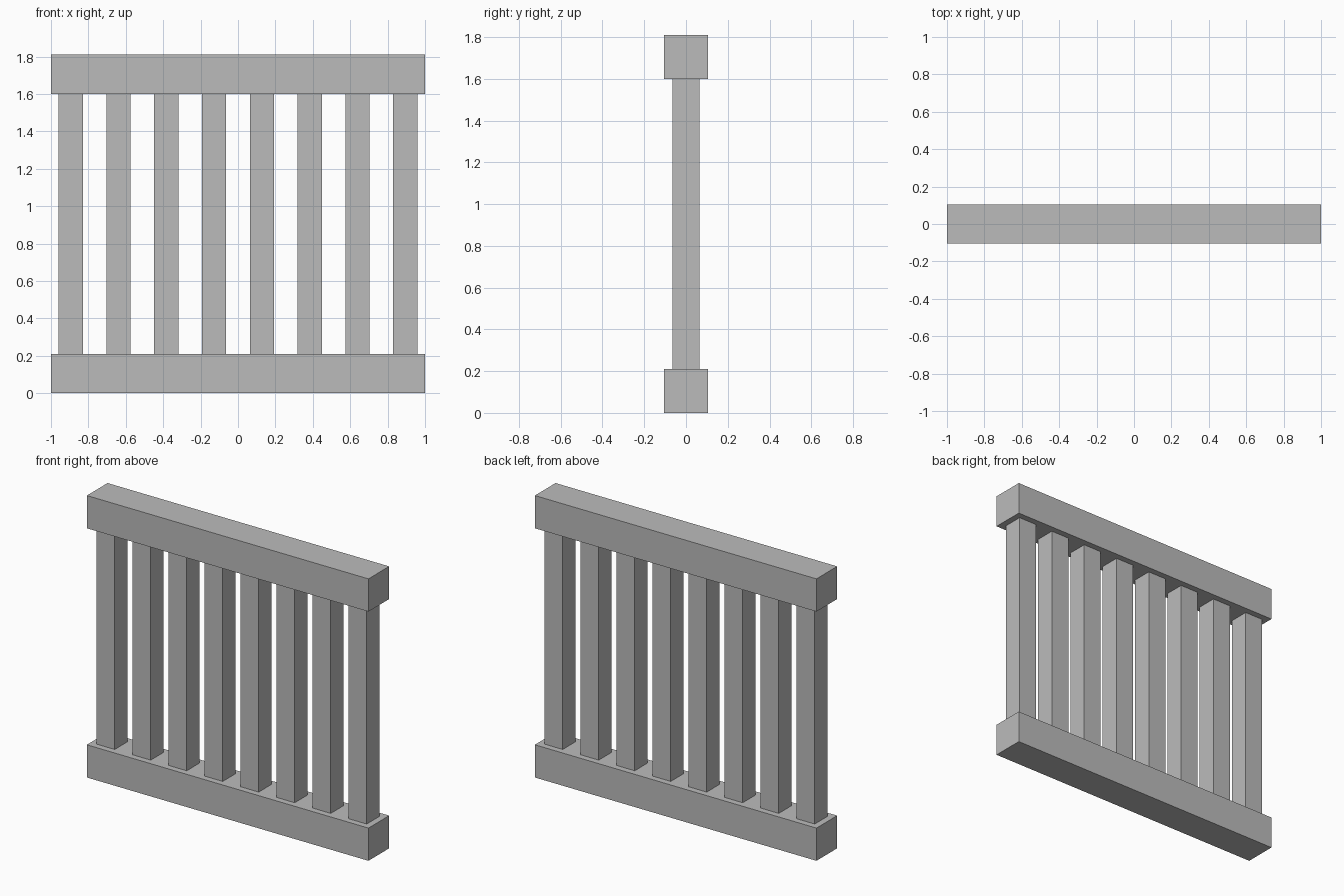
import bpy

cube = bpy.data.objects.get("Cube")
if cube:
    bpy.data.objects.remove(cube, do_unlink=True)

# Single plain grey material
GREY = (0.5, 0.5, 0.5, 1.0)
grey = bpy.data.materials.new("plain_grey")
grey.use_nodes = True
grey.diffuse_color = GREY
grey.node_tree.nodes["Principled BSDF"].inputs["Base Color"].default_value = GREY


def box(name, x, width, depth, bottom, top):
    """Flat-sided beam centred on y = 0, spanning bottom to top."""
    bpy.ops.mesh.primitive_cube_add(size=1, location=(x, 0, (bottom + top) / 2))
    obj = bpy.context.object
    obj.name = name
    obj.scale = (width, depth, top - bottom)
    bpy.ops.object.transform_apply(location=False, rotation=False, scale=True)
    obj.data.materials.append(grey)
    return obj


LENGTH, HEIGHT = 2.0, 1.81
RAIL = 0.21
POST = 0.13
POST_COUNT = 8
OUTER_X = 0.895

# Horizontal rails
box("bottom_rail", 0, LENGTH, RAIL, 0, RAIL)
box("top_rail", 0, LENGTH, RAIL, HEIGHT - RAIL, HEIGHT)

# Evenly spaced square balusters between the rails
spacing = 2 * OUTER_X / (POST_COUNT - 1)
for i in range(POST_COUNT):
    box(f"baluster_{i + 1}", -OUTER_X + i * spacing, POST, POST, RAIL, HEIGHT - RAIL)
